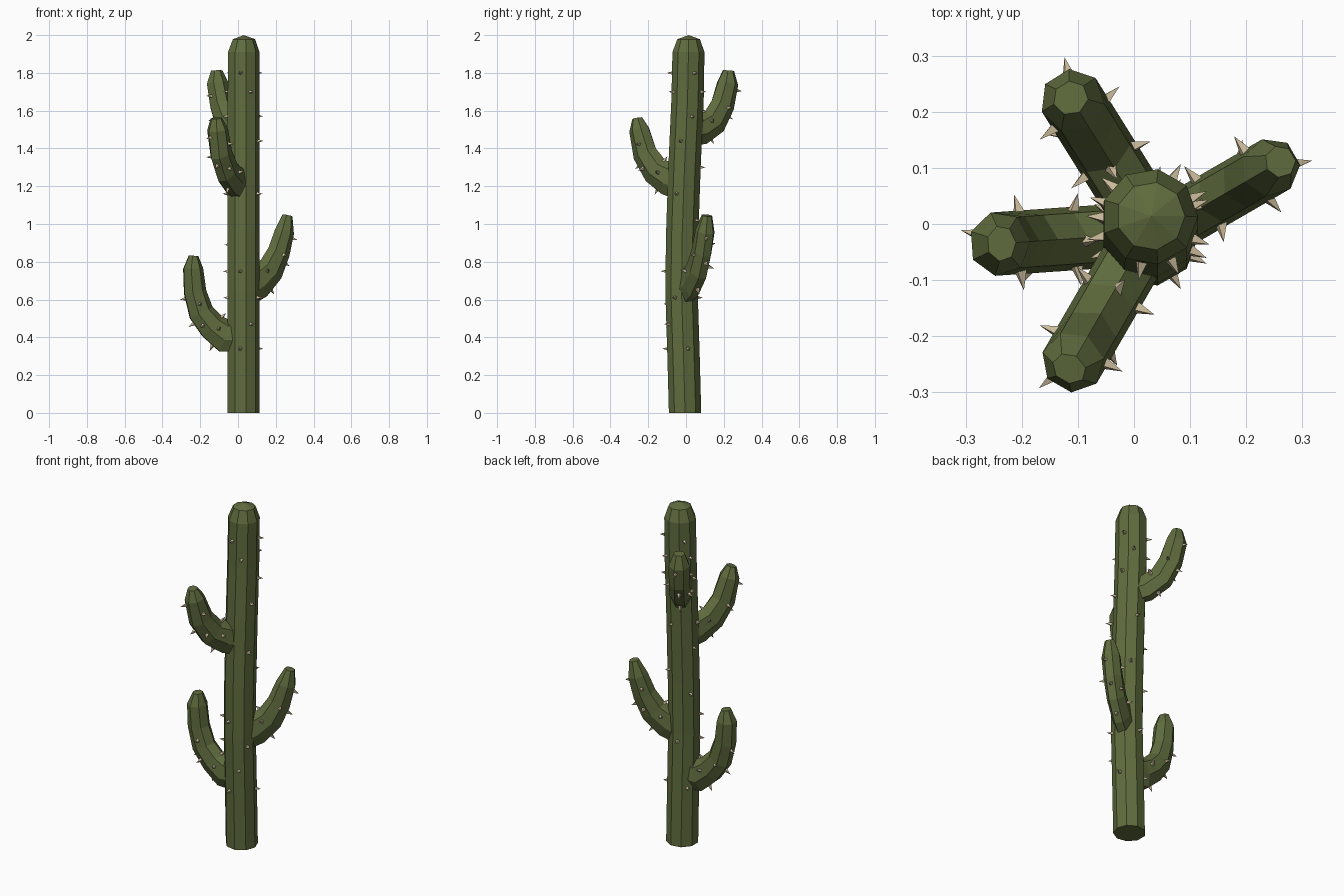
import bpy, bmesh, math
from mathutils import Vector

if "Cube" in bpy.data.objects:
    bpy.data.objects.remove(bpy.data.objects["Cube"])


def material(name, color):
    m = bpy.data.materials.new(name)
    m.diffuse_color = color
    m.use_nodes = True
    m.node_tree.nodes["Principled BSDF"].inputs["Base Color"].default_value = m.diffuse_color
    return m


GREEN = material("cactus_green", (0.115, 0.15, 0.048, 1))
TAN = material("spine_tan", (0.60, 0.50, 0.33, 1))


def finish(name, bm, mat):
    bmesh.ops.recalc_face_normals(bm, faces=bm.faces)
    me = bpy.data.meshes.new(name)
    bm.to_mesh(me)
    bm.free()
    me.materials.append(mat)
    ob = bpy.data.objects.new(name, me)
    bpy.context.collection.objects.link(ob)
    return ob


def skin(bm, rings):
    """Bridge point rings into a closed tube."""
    loops = [[bm.verts.new(p) for p in r] for r in rings]
    n = len(loops[0])
    for a, b in zip(loops, loops[1:]):
        for i in range(n):
            j = (i + 1) % n
            bm.faces.new((a[i], a[j], b[j], b[i]))
    bm.faces.new(loops[0][::-1])
    return loops[-1]


def spine(bm, base, direction, length=0.036, r=0.013):
    d = direction.normalized()
    u = d.cross(Vector((0.3, 0.2, 1))).normalized()
    w = d.cross(u)
    base = base - d * 0.006
    ring = [bm.verts.new(base + r * (u * math.cos(a) + w * math.sin(a)))
            for a in (math.pi / 4 + k * math.pi / 2 for k in range(4))]
    tip = bm.verts.new(base + d * (length + 0.006))
    for i in range(4):
        bm.faces.new((ring[i], ring[(i + 1) % 4], tip))
    bm.faces.new(ring[::-1])


# Trunk: nine-sided, leaning gently, domed top (x, y, z, radius)
TRUNK = [(.027, -.005, 0, .087), (.027, -.013, .3, .087), (.027, -.024, .65, .087),
         (.027, -.020, .95, .087), (.027, -.008, 1.3, .087), (.027, .008, 1.65, .087),
         (.028, .013, 1.91, .086), (.030, .014, 1.978, .061)]
bm = bmesh.new()
top = skin(bm, [[Vector((x + r * math.cos(k * math.tau / 9), y + r * math.sin(k * math.tau / 9), z))
                 for k in range(9)] for x, y, z, r in TRUNK])
apex = bm.verts.new((.031, .014, 2.0))
for i in range(9):
    bm.faces.new((top[i], top[(i + 1) % 9], apex))
finish("trunk", bm, GREEN)


def trunk_center(z):
    for a, b in zip(TRUNK, TRUNK[1:]):
        if a[2] <= z <= b[2]:
            return Vector(a[:3]).lerp(Vector(b[:3]), (z - a[2]) / (b[2] - a[2]))


# Trunk spines: height -> angles around the trunk
bm = bmesh.new()
for z, angles in [(.34, (-100, 18, 140)), (.47, (-60, 180)), (.61, (-25, 200, 100)),
                  (.75, (-100, -160, 20)), (.89, (150,)), (1.02, (60,)), (1.16, (-25, 165)),
                  (1.30, (80, 190)), (1.44, (-18, 130)), (1.57, (20, 175)),
                  (1.70, (-62, 60, 160)), (1.80, (-100, 25, 140))]:
    for deg in angles:
        d = Vector((math.cos(math.radians(deg)), math.sin(math.radians(deg)), 0))
        spine(bm, trunk_center(z) + d * .083, d, .03)
finish("trunk_spines", bm, TAN)


# Arms: name, heading, side radius, path of (reach, height, in-plane radius)
ARMS = [
    ("lower_left_arm", 184, .058, [(.03, .41, .10), (.10, .405, .092), (.165, .455, .078),
                                   (.225, .53, .070), (.257, .64, .062), (.267, .765, .055),
                                   (.264, .832, .026)]),
    ("right_arm", 30, .052, [(.03, .66, .095), (.085, .685, .092), (.165, .755, .078),
                             (.215, .85, .065), (.25, .96, .055), (.270, 1.045, .028)]),
    ("back_left_arm", 122, .058, [(.03, 1.49, .085), (.09, 1.495, .082), (.17, 1.54, .076),
                                  (.225, 1.63, .068), (.258, 1.745, .058), (.264, 1.812, .030)]),
    ("front_left_arm", 240, .057, [(.03, 1.22, .095), (.09, 1.235, .092), (.17, 1.28, .080),
                                   (.235, 1.37, .070), (.272, 1.50, .055), (.285, 1.56, .026)]),
]
# Spines on each arm: (position along path, angle round the arm; 0 = outer side)
ARM_SPINES = [(1.4, 0), (1.6, 100), (1.7, -110), (2.0, 175), (2.4, 60), (2.7, 0),
              (2.9, -80), (3.4, 95), (3.8, -20)]

for name, heading, side_r, path in ARMS:
    out = Vector((math.cos(math.radians(heading)), math.sin(math.radians(heading)), 0))
    side = Vector((0, 0, 1)).cross(out)
    root = trunk_center(path[0][1])
    root.z = 0
    pts = [root + out * s + Vector((0, 0, z)) for s, z, r in path]
    frames = []
    for i, p in enumerate(pts):
        t = (pts[min(i + 1, len(pts) - 1)] - pts[max(i - 1, 0)]).normalized()
        frames.append((p, side.cross(t) * -1, path[i][2],
                       side_r if i < len(pts) - 1 else side_r * .55))
    for i, (p, n, r, sr) in enumerate(frames):      # normal points to the outer side
        if n.dot(out) < 0 or n.z > 0.2:
            frames[i] = (p, -n, r, sr)

    def around(frame, a):
        p, n, r, sr = frame
        return p + n * r * math.cos(a) + side * sr * math.sin(a)

    bm = bmesh.new()
    end = skin(bm, [[around(f, (k + .5) * math.tau / 7) for k in range(7)] for f in frames])
    bm.faces.new(end)
    finish(name, bm, GREEN)

    bm = bmesh.new()
    for pos, deg in ARM_SPINES:
        i, a = int(pos), math.radians(deg)
        base = around(frames[i], a).lerp(around(frames[i + 1], a), pos - i)
        mid = frames[i][0].lerp(frames[i + 1][0], pos - i)
        spine(bm, mid.lerp(base, .94), base - mid, .032)
    finish(name + "_spines", bm, TAN)
